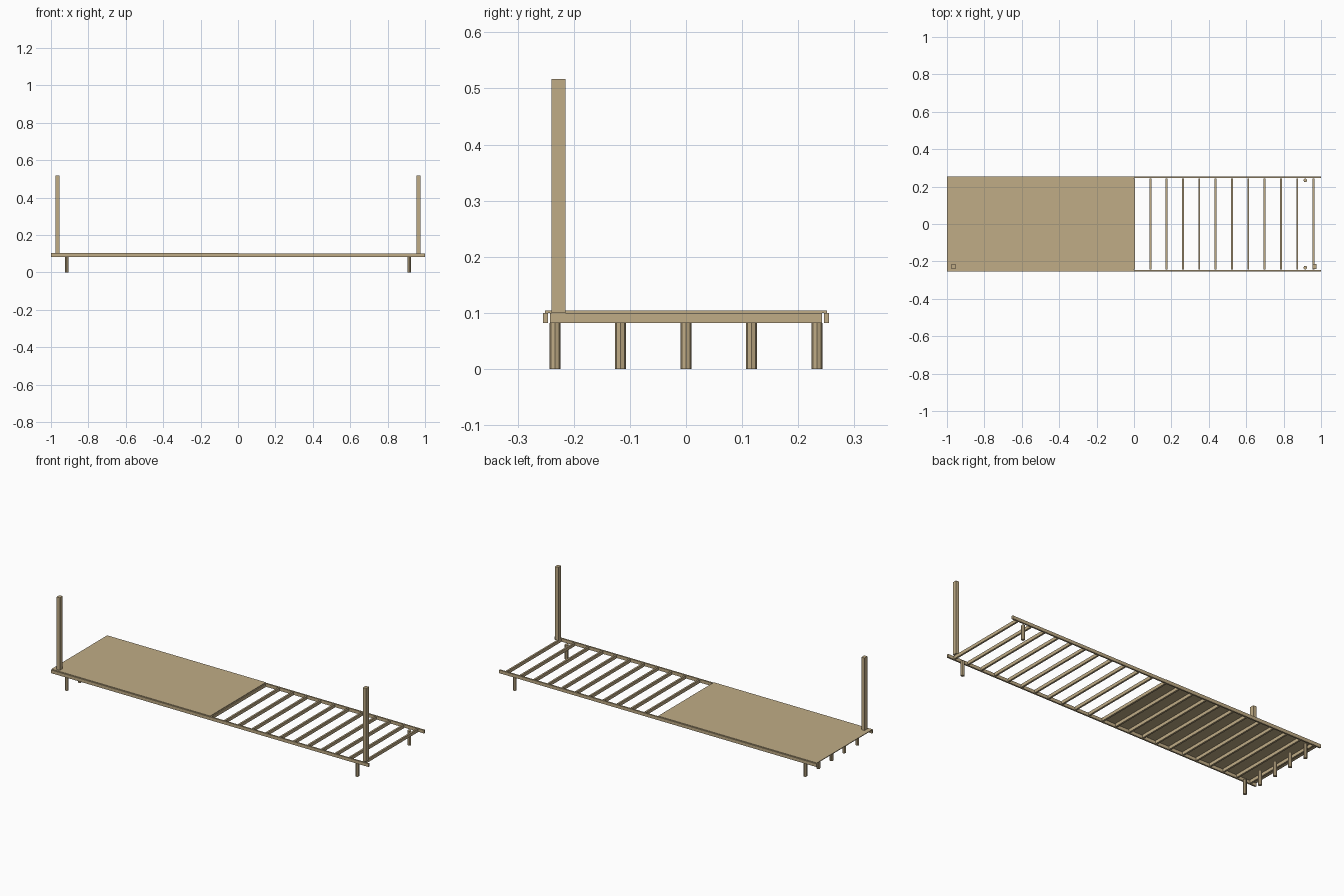
import bpy
import bmesh
from mathutils import Matrix

cube = bpy.data.objects.get("Cube")
if cube:
    bpy.data.objects.remove(cube, do_unlink=True)

wood = bpy.data.materials.new("tan wood")
wood.use_nodes = True
TAN = (0.53, 0.415, 0.24, 1)
wood.diffuse_color = TAN
wood.node_tree.nodes["Principled BSDF"].inputs["Base Color"].default_value = TAN


def finish(name, bm):
    mesh = bpy.data.meshes.new(name)
    bm.to_mesh(mesh)
    bm.free()
    mesh.materials.append(wood)
    obj = bpy.data.objects.new(name, mesh)
    bpy.context.collection.objects.link(obj)
    return obj


def box(name, center, size):
    bm = bmesh.new()
    bmesh.ops.create_cube(bm, size=1, matrix=Matrix.Translation(center) @ Matrix.Diagonal((*size, 1)))
    return finish(name, bm)


def leg(name, x, y):
    bm = bmesh.new()
    bmesh.ops.create_cone(bm, cap_ends=True, segments=8, radius1=0.01, radius2=0.01,
                          depth=FRAME_BOTTOM, matrix=Matrix.Translation((x, y, FRAME_BOTTOM / 2)))
    return finish(name, bm)


FRAME_BOTTOM, FRAME_TOP = 0.082, 0.1
FRAME_MID = (FRAME_BOTTOM + FRAME_TOP) / 2
FRAME_HEIGHT = FRAME_TOP - FRAME_BOTTOM

# Long rails along the front and back
for side, y in (("front", -0.25), ("back", 0.25)):
    box(side + "_rail", (0, y, FRAME_MID), (2, 0.009, FRAME_HEIGHT))

# Cross joists, evenly spaced over the whole length
for i in range(-11, 12):
    box("joist", (i * 0.0873, 0, FRAME_MID), (0.01, 0.484, FRAME_HEIGHT))

# Deck sheet covering the right half
box("deck_sheet", (-0.5, 0, 0.102), (1, 0.502, 0.004))

# Tall posts at the two front corners
for side, x in (("right", -0.965), ("left", 0.965)):
    box(side + "_post", (x, -0.227, 0.3085), (0.02, 0.025, 0.417))

# Row of five legs at the right end, corner legs only at the left end
for i in range(-2, 3):
    leg("right_leg", -0.916, i * 0.1167)
for i in (-2, 2):
    leg("left_leg", 0.916, i * 0.1167)
